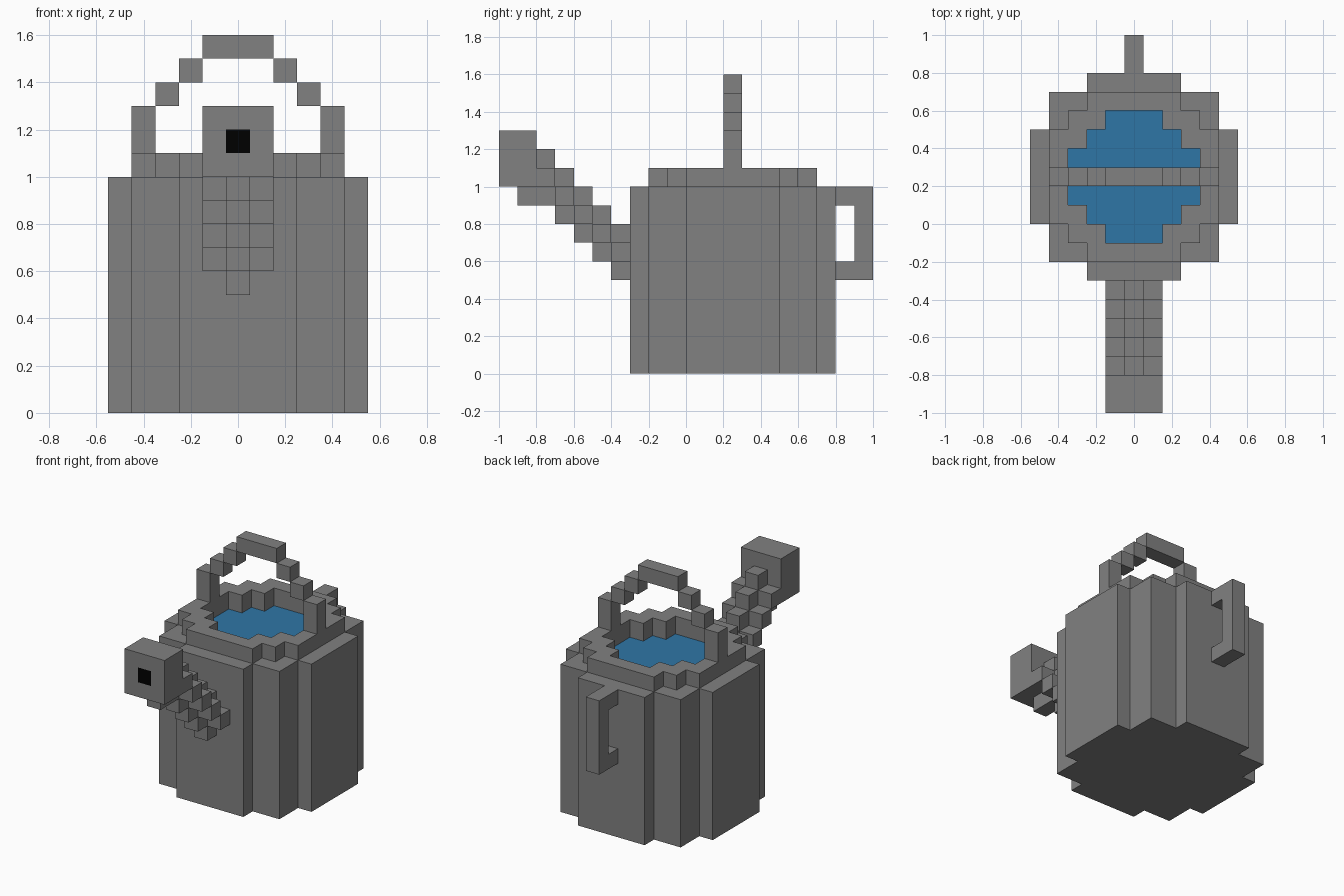
import bpy, bmesh
from mathutils import Vector

if "Cube" in bpy.data.objects:
    bpy.data.objects.remove(bpy.data.objects["Cube"])

U = 0.1          # size of one block
GREY = (0.22, 0.22, 0.22, 1)
cells = {}       # block position -> part name


def fill(part, half, y0, y1, z0, z1, inner=None):
    """Fill blocks with |x| <= half (and |x| >= inner when given)."""
    for x in range(-half, half + 1):
        if inner is not None and abs(x) < inner:
            continue
        for y in range(y0, y1):
            for z in range(z0, z1):
                cells[x, y, z] = part


def stepped(part, steps, z0, z1):
    """Rounded plan made from overlapping rectangles."""
    for half, y0, y1 in steps:
        fill(part, half, y0, y1, z0, z1)


# Body: stepped round drum
stepped("body", [(5, 0, 5), (4, -2, 7), (2, -3, 8)], 0, 10)

# Rim: smaller stepped ring on top, with the opening cleared
opening = [(3, 1, 4), (2, 0, 5), (1, -1, 6)]
stepped("rim", [(4, 0, 5), (3, -1, 6), (2, -2, 7)], 10, 11)
stepped("empty", opening, 10, 11)
for key in [k for k, part in cells.items() if part == "empty"]:
    del cells[key]

# Water just below the top of the body
stepped("water", opening, 9, 10)

# Carrying handle: stepped arch over the opening
fill("top_handle", 4, 2, 3, 11, 13, inner=4)
fill("top_handle", 3, 2, 3, 13, 14, inner=3)
fill("top_handle", 2, 2, 3, 14, 15, inner=2)
fill("top_handle", 1, 2, 3, 15, 16)

# Rear handle: square bracket at the back
fill("rear_handle", 0, 8, 10, 9, 10)
fill("rear_handle", 0, 9, 10, 6, 9)
fill("rear_handle", 0, 8, 10, 5, 6)

# Spout: plus-shaped section climbing one block per step
for i in range(5):
    y, z = -4 - i, 5 + i
    fill("spout", 0, y, y + 1, z, z + 3)
    fill("spout", 1, y, y + 1, z + 1, z + 2)
fill("spout", 0, -9, -8, 9, 10)

# Spout head with a dark outlet block
fill("spout_head", 1, -10, -8, 10, 13)
fill("spout_outlet", 0, -10, -9, 11, 12)


def face_corners(cell, axis, side):
    """Four corners of one block face, wound outward."""
    a, b = (axis + 1) % 3, (axis + 2) % 3
    loop = [(0, 0), (1, 0), (1, 1), (0, 1)]
    for da, db in (loop if side > 0 else reversed(loop)):
        p = list(cell)
        p[axis] += side > 0
        p[a] += da
        p[b] += db
        yield tuple(p)


def is_exposed(part, cell, axis, side):
    """True at open air, and for the body walls around the water."""
    near = list(cell)
    near[axis] += side
    other = cells.get(tuple(near))
    return other is None or (part == "body" and other == "water" and axis != 2)


def build(part, color=GREY, drop=0.0):
    """Mesh the outer faces of every block in a part."""
    bm = bmesh.new()
    verts = {}
    for cell in [k for k, v in cells.items() if v == part]:
        for axis in range(3):
            for side in (-1, 1):
                if not is_exposed(part, cell, axis, side):
                    continue
                quad = []
                for p in face_corners(cell, axis, side):
                    if p not in verts:
                        co = Vector((p[0] - 0.5, p[1], p[2])) * U
                        co.z -= drop
                        verts[p] = bm.verts.new(co)
                    quad.append(verts[p])
                bm.faces.new(quad)
    mesh = bpy.data.meshes.new(part)
    bm.to_mesh(mesh)
    bm.free()
    obj = bpy.data.objects.new(part, mesh)
    bpy.context.collection.objects.link(obj)
    mat = bpy.data.materials.new(part + "_color")
    mat.diffuse_color = color
    mat.use_nodes = True
    mat.node_tree.nodes["Principled BSDF"].inputs["Base Color"].default_value = mat.diffuse_color
    mesh.materials.append(mat)


for name in ("body", "rim", "top_handle", "rear_handle", "spout", "spout_head"):
    build(name)
build("water", (0.028, 0.18, 0.38, 1), drop=0.02)
build("spout_outlet", (0.0, 0.0, 0.0, 1))
